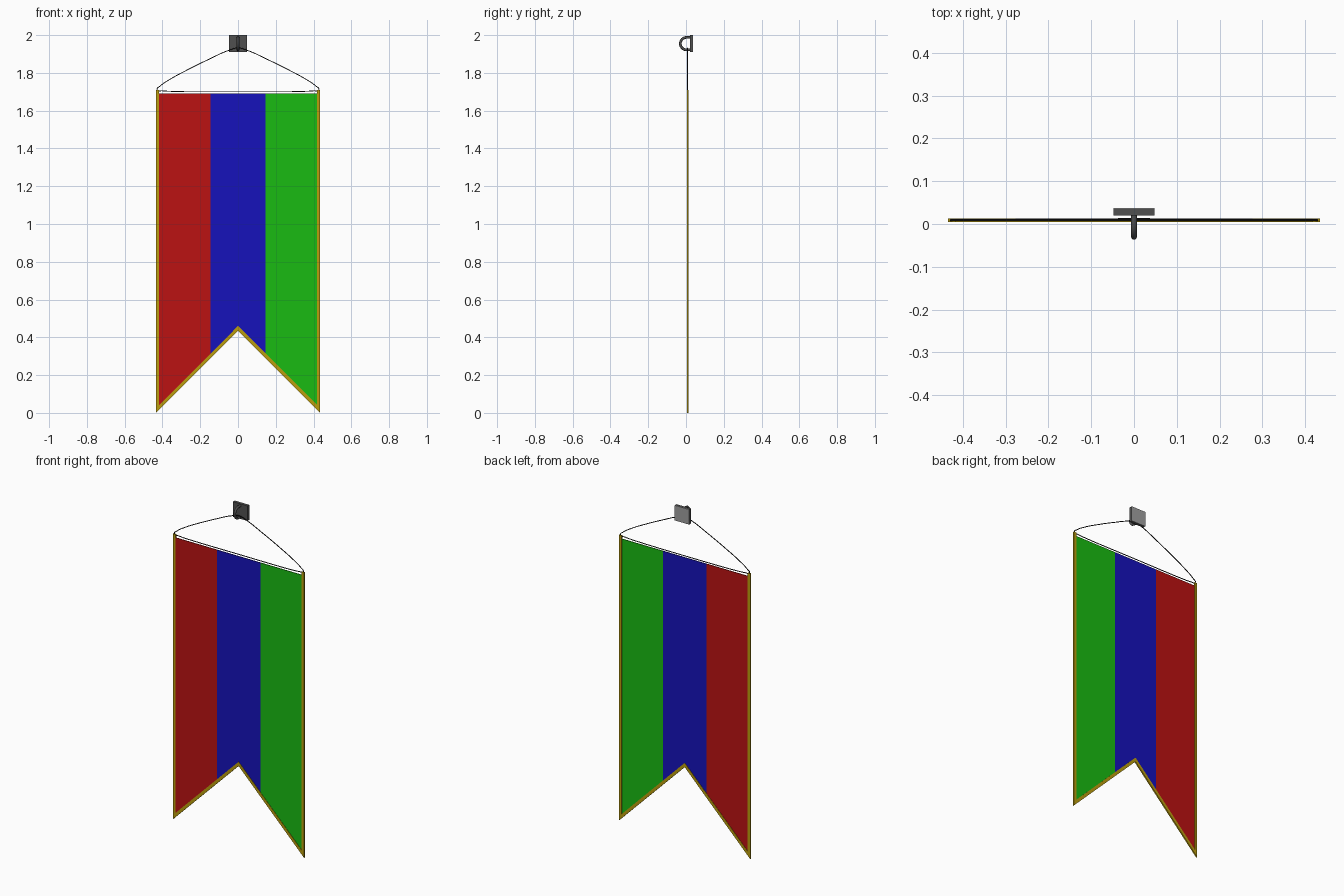
import bpy, bmesh, math
from mathutils import Vector

if "Cube" in bpy.data.objects:
    bpy.data.objects.remove(bpy.data.objects["Cube"])


def material(name, rgb):
    m = bpy.data.materials.new(name)
    m.diffuse_color = (*rgb, 1)
    m.use_nodes = True
    m.node_tree.nodes["Principled BSDF"].inputs["Base Color"].default_value = m.diffuse_color
    return m


RED = material("red cloth", (0.5, 0.006, 0.006))
BLUE = material("blue cloth", (0.008, 0.006, 0.5))
GREEN = material("green cloth", (0.01, 0.5, 0.006))
GOLD = material("gold trim", (0.5, 0.34, 0.004))
DARK = material("dark metal", (0.08, 0.08, 0.08))
BLACK = material("black cord", (0.01, 0.01, 0.01))
PAD = material("pad grey", (0.35, 0.35, 0.35))


def sheet(name, faces, y0, y1, mat):
    """Flat x-z polygons joined along shared points and given thickness in y."""
    bm = bmesh.new()
    for pts in faces:
        bm.faces.new([bm.verts.new((x, y0, z)) for x, z in pts])
    bmesh.ops.remove_doubles(bm, verts=bm.verts, dist=1e-5)
    ext = bmesh.ops.extrude_face_region(bm, geom=bm.faces[:], use_keep_orig=True)
    moved = [v for v in ext["geom"] if isinstance(v, bmesh.types.BMVert)]
    bmesh.ops.translate(bm, verts=moved, vec=(0, y1 - y0, 0))
    bmesh.ops.recalc_face_normals(bm, faces=bm.faces)
    me = bpy.data.meshes.new(name)
    bm.to_mesh(me)
    bm.free()
    ob = bpy.data.objects.new(name, me)
    bpy.context.collection.objects.link(ob)
    me.materials.append(mat)
    return ob


def box(name, lo, hi, mat):
    lo, hi = Vector(lo), Vector(hi)
    bpy.ops.mesh.primitive_cube_add(size=1, location=(lo + hi) / 2)
    ob = bpy.context.object
    ob.name = name
    ob.scale = hi - lo
    ob.data.materials.append(mat)
    return ob


def tube(name, pts, radius, mat, kind='POLY', cyclic=False, sides=2):
    cu = bpy.data.curves.new(name, 'CURVE')
    cu.dimensions = '3D'
    cu.bevel_depth = radius
    cu.bevel_resolution = sides
    cu.use_fill_caps = True
    sp = cu.splines.new(kind)
    if kind == 'BEZIER':
        sp.bezier_points.add(len(pts) - 1)
        for p, co in zip(sp.bezier_points, pts):
            p.co = co
            p.handle_left_type = p.handle_right_type = 'AUTO'
        sp.resolution_u = 8
    else:
        sp.points.add(len(pts) - 1)
        for p, co in zip(sp.points, pts):
            p.co = (*co, 1)
    sp.use_cyclic_u = cyclic
    ob = bpy.data.objects.new(name, cu)
    bpy.context.collection.objects.link(ob)
    cu.materials.append(mat)
    return ob


# Cloth: three vertical stripes with a swallowtail bottom
W, S, TOP = 0.42, 0.145, 1.69
APEX = 0.458
tail = lambda x: APEX - abs(x)
side = [(-W, tail(W)), (-S, tail(S)), (-S, TOP), (-W, TOP)]
sheet("red_stripe", [side], 0.007, 0.011, RED)
sheet("green_stripe", [[(-x, z) for x, z in side]], 0.007, 0.011, GREEN)
sheet("blue_stripe", [[(-S, tail(S)), (0, APEX), (0, TOP), (-S, TOP)],
                      [(S, tail(S)), (0, APEX), (0, TOP), (S, TOP)]],
      0.007, 0.011, BLUE)

# Gold trim down both sides and along the swallowtail
outer = [(-0.435, 1.71), (-0.435, 0), (0, 0.435), (0.435, 0), (0.435, 1.71)]
inner = [(-0.418, 1.71), (-0.418, 0.042), (0, 0.46), (0.418, 0.042), (0.418, 1.71)]
sheet("gold_trim", [[outer[i], outer[i + 1], inner[i + 1], inner[i]] for i in range(4)],
      0.005, 0.013, GOLD)

# Hanging cord: closed loop over the hook and across the banner top
half = [(0.05, 1.919), (0.15, 1.874), (0.26, 1.82), (0.36, 1.766),
        (0.41, 1.732), (0.428, 1.711)]
loop = [(0, 0.009, 1.932)] + [(x, 0.009, z) for x, z in half]
loop += [(0.40, 0.009, 1.705), (0, 0.011, 1.70), (-0.40, 0.009, 1.705)]
loop += [(-x, 0.009, z) for x, z in reversed(half)]
tube("cord", loop, 0.0025, BLACK, 'BEZIER', True, 1)

# Wall plate with a pale pad on its back
box("hook_plate", (-0.048, 0.02, 1.91), (0.048, 0.035, 2.0), DARK)
box("hook_pad", (-0.048, 0.035, 1.91), (0.048, 0.038, 2.0), PAD)

# D-shaped hook
R, CY, CZ = 0.033, 0.003, 1.955
arc = [(0, CY - R * math.cos(a), CZ + R * math.sin(a))
       for a in (math.pi * (i / 20 - 0.5) for i in range(21))]
hook = tube("hook", [(0, 0.022, CZ - R)] + arc + [(0, 0.022, CZ + R)], 0.007, DARK)
